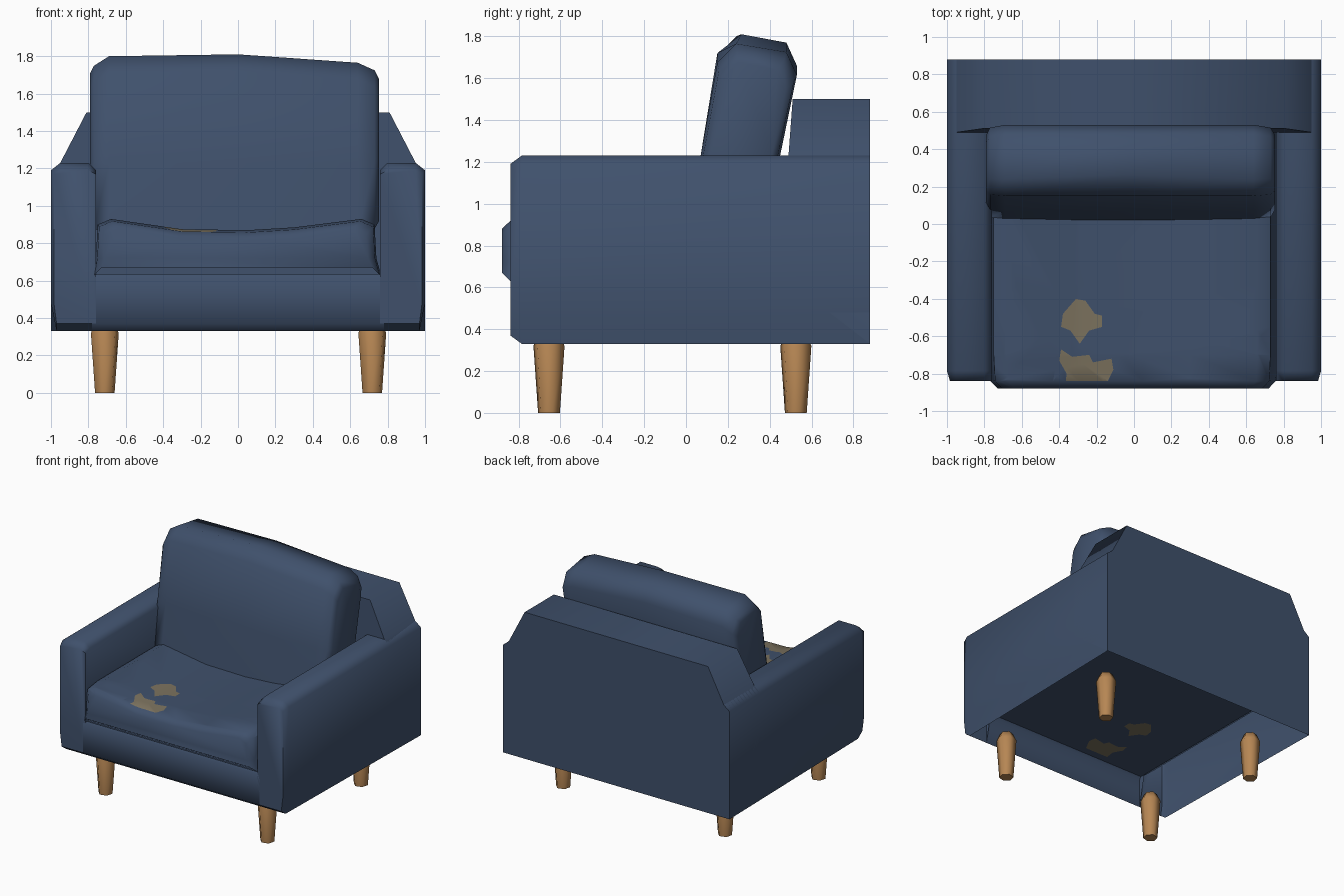
import bpy, bmesh, math
from mathutils import Vector

if "Cube" in bpy.data.objects:
    bpy.data.objects.remove(bpy.data.objects["Cube"])


def material(name, rgb):
    m = bpy.data.materials.new(name)
    m.diffuse_color = (*rgb, 1)
    m.use_nodes = True
    m.node_tree.nodes["Principled BSDF"].inputs["Base Color"].default_value = m.diffuse_color
    return m


BLUE = material("blue fabric", (0.050, 0.081, 0.148))
WOOD = material("oak wood", (0.47, 0.24, 0.088))
PATCH = material("worn patch", (0.20, 0.168, 0.112))


def loft(name, loops, mat, closed=False, caps=(False, False), angle=40, edit=None):
    """Skin a list of equal-length loops of 3D points."""
    bm = bmesh.new()
    rows = [[bm.verts.new(p) for p in loop] for loop in loops]
    n = len(rows[0])
    for a, b in zip(rows, rows[1:]):
        for i in range(n if closed else n - 1):
            j = (i + 1) % n
            bm.faces.new((a[i], a[j], b[j], b[i]))
    for row, cap in ((rows[0], caps[0]), (rows[-1], caps[1])):
        if cap:
            bm.faces.new(row)
    bmesh.ops.recalc_face_normals(bm, faces=bm.faces[:])
    if edit:
        edit(bm)
    me = bpy.data.meshes.new(name)
    bm.to_mesh(me)
    bm.free()
    ob = bpy.data.objects.new(name, me)
    bpy.context.collection.objects.link(ob)
    me.materials.append(mat)
    bpy.ops.object.select_all(action='DESELECT')
    ob.select_set(True)
    bpy.context.view_layer.objects.active = ob
    bpy.ops.object.shade_smooth_by_angle(angle=math.radians(angle))
    return ob


# arms: open-bottomed shells with chamfered front ends
def arm_loop(s, y, inset, inner_z, foot=0.97):
    pts = [(foot, 0.33 + inset), (1.0 - inset * 0.4, 0.48), (1.0 - inset * 0.4, 1.19 - inset * 0.5),
           (0.95, 1.23 - inset), (0.80, 1.23 - inset), (0.76, 1.19 - inset * 0.5), (0.76, inner_z)]
    return [(s * x, y, z) for x, z in pts]


for side, s in (("left", -1), ("right", 1)):
    loft(side + "_arm", [arm_loop(s, -0.84, 0.04, 0.37), arm_loop(s, -0.785, 0, 0.625),
                         arm_loop(s, 0.88, 0, 0.625, 1.0)], BLUE, caps=(True, False), angle=65)

# front rail below the seat
rail = [(-0.785, 0.33), (-0.84, 0.37), (-0.84, 0.61), (-0.82, 0.635)]
loft("front_rail", [[(x, y, z) for y, z in rail] for x in (-0.78, 0.78)], BLUE, angle=65)
for s in (-1, 1):  # close the lower corner under each arm front
    loft("rail_corner", [[(s * x, -0.785, 0.33), (s * x, -0.84, 0.37)] for x in (0.78, 0.97)], BLUE)


# back frame
def back_loop(y_top, y, low):
    half = [(1.0, y, low), (1.0, y, 1.19), (0.95, y, 1.23), (0.81, y_top, 1.50)]
    return half + [(-x, b, z) for x, b, z in reversed(half)]


loft("back_frame", [back_loop(0.51, 0.49, 0.63), back_loop(0.88, 0.88, 0.33)],
     BLUE, caps=(True, True), angle=65)

# worn patches, cut into the faces of the seat
PATCHES = [
    [(-.31, -.40), (-.26, -.41), (-.21, -.48), (-.17, -.49), (-.17, -.55), (-.24, -.57),
     (-.29, -.64), (-.34, -.57), (-.39, -.55), (-.38, -.48)],
    [(-.39, -.67), (-.33, -.71), (-.24, -.70), (-.22, -.74), (-.12, -.72), (-.11, -.78),
     (-.16, -.88), (-.37, -.88), (-.36, -.80), (-.40, -.73)],
]


def inside(x, y, poly):
    hit = False
    for (x1, y1), (x2, y2) in zip(poly, poly[1:] + poly[:1]):
        if (y1 > y) != (y2 > y) and x < (x2 - x1) * (y - y1) / (y2 - y1) + x1:
            hit = not hit
    return hit


def painter(polys):
    def paint(bm):
        def flat(f):
            return abs(f.normal.z) > 0.85
        for poly in polys:
            for (x1, y1), (x2, y2) in zip(poly, poly[1:] + poly[:1]):
                faces = [f for f in bm.faces if flat(f)]
                geom = faces + list({e for f in faces for e in f.edges}) + list({v for f in faces for v in f.verts})
                bmesh.ops.bisect_plane(bm, geom=geom, dist=1e-5, plane_co=Vector((x1, y1, 0)),
                                       plane_no=Vector((y2 - y1, x1 - x2, 0)))
        bm.normal_update()
        for f in bm.faces:
            c = f.calc_center_median()
            if flat(f) and any(inside(c.x, c.y, p) for p in polys):
                f.material_index = 1
    return paint


# seat cushion with a sagging top
def seat_loop(y, drop, side, low):
    pts = [(-0.775, low), (-0.76, 0.72), (-0.75, 0.90), (-0.68, 0.93), (-0.30, 0.875), (0.05, 0.87),
           (0.30, 0.885), (0.66, 0.93), (0.73, 0.90), (0.74, 0.72), (0.765, low)]
    return [(x * (1 - side), y, z - (drop if z > 0.8 else 0)) for x, z in pts]


seat = loft("seat_cushion", [seat_loop(-0.88, 0.05, 0.06, 0.67), seat_loop(-0.84, 0.012, 0.01, 0.63),
                             seat_loop(-0.70, 0.0, 0, 0.63), seat_loop(0.0, 0.0, 0, 0.63),
                             seat_loop(0.50, 0.0, 0, 0.63)],
            BLUE, caps=(True, False), angle=60, edit=painter(PATCHES))
seat.data.materials.append(PATCH)

# underside panel, seen from below, with its own two patches
under = [[(x, y + d) for x, y in poly] for poly, d in zip(PATCHES, (0.23, 0.12))]
panel = loft("seat_underside", [[(-0.76, y, 0.63), (0.76, y, 0.63)] for y in (0.86, -0.84)],
             BLUE, edit=painter(under))
panel.data.materials.append(PATCH)


# leaning back cushion, lofted across its width
def cushion_loop(x, top, crown_y, shrink):
    pts = [(0.02, 0.86), (0.07, 1.23), (0.15, top - 0.09), (crown_y, top), (0.48, top - 0.04),
           (0.53, top - 0.15), (0.45, 1.23), (0.38, 0.86)]
    cy, cz = 0.28, 1.32
    return [(x, cy + (y - cy) * (1 - shrink), cz + (z - cz) * (1 - shrink * 0.6)) for y, z in pts]


loft("back_cushion", [cushion_loop(-0.79, 1.77, 0.24, 0.22), cushion_loop(-0.77, 1.765, 0.24, 0.06),
                      cushion_loop(-0.69, 1.80, 0.24, 0), cushion_loop(0.0, 1.81, 0.265, 0),
                      cushion_loop(0.64, 1.765, 0.24, 0), cushion_loop(0.73, 1.74, 0.24, 0.06),
                      cushion_loop(0.755, 1.73, 0.24, 0.22)],
     BLUE, closed=True, caps=(True, True), angle=60)

# tapered six-sided legs
for row, y in (("front", -0.655), ("back", 0.525)):
    for side, x in (("left", -0.712), ("right", 0.718)):
        rings = [[(x + r * math.cos(k * math.pi / 3 + 0.26), y + r * math.sin(k * math.pi / 3 + 0.26), z)
                  for k in range(6)] for z, r in ((0, 0.054), (0.32, 0.077), (0.38, 0.05))]
        loft(f"{row}_{side}_leg", rings, WOOD, closed=True, caps=(True, True), angle=70)
